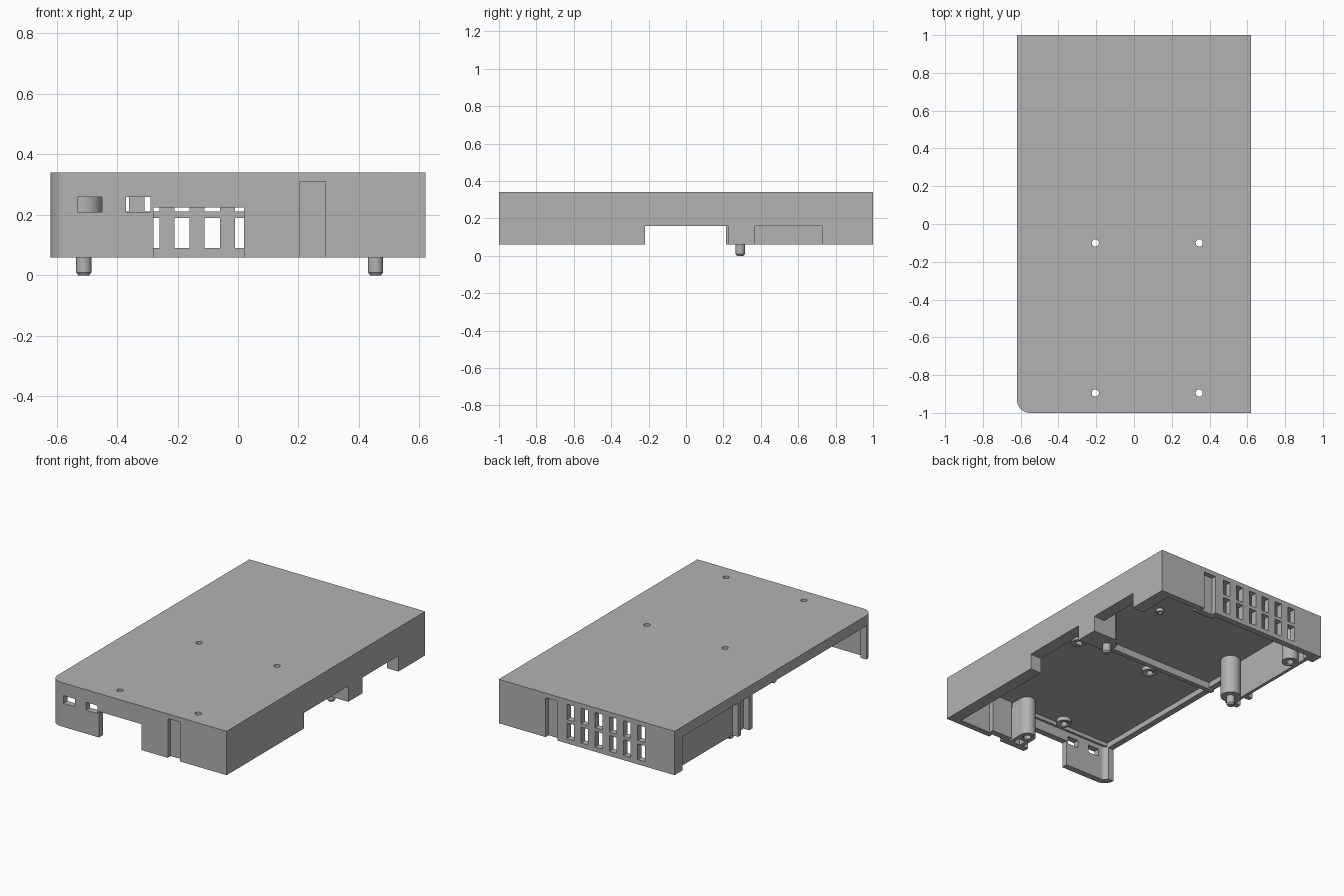
import bpy, bmesh, math

cube = bpy.data.objects.get("Cube")
if cube:
    bpy.data.objects.remove(cube, do_unlink=True)

grey = bpy.data.materials.new("plain grey")
grey.use_nodes = True
grey.diffuse_color = (0.45, 0.45, 0.45, 1)
grey.node_tree.nodes["Principled BSDF"].inputs["Base Color"].default_value = grey.diffuse_color

BOTTOM, CEILING, TOP = 0.06, 0.31, 0.34
HALF_W, HALF_L = 0.62, 1.0
WALL, THICK = 0.04, 0.08


def finish(name, bm):
    bmesh.ops.recalc_face_normals(bm, faces=bm.faces)
    mesh = bpy.data.meshes.new(name)
    bm.to_mesh(mesh)
    bm.free()
    mesh.materials.append(grey)
    obj = bpy.data.objects.new(name, mesh)
    bpy.context.collection.objects.link(obj)
    return obj


def prism(name, outline, z0, z1):
    bm = bmesh.new()
    face = bm.faces.new([bm.verts.new((x, y, z0)) for x, y in outline])
    up = bmesh.ops.extrude_face_region(bm, geom=[face])["geom"]
    verts = [v for v in up if isinstance(v, bmesh.types.BMVert)]
    bmesh.ops.translate(bm, verts=verts, vec=(0, 0, z1 - z0))
    return finish(name, bm)


def box(name, x0, x1, y0, y1, z0=BOTTOM, z1=CEILING):
    return prism(name, [(x0, y0), (x1, y0), (x1, y1), (x0, y1)], z0, z1)


def rod(name, x, y, r, z0, z1, r_low=None):
    bm = bmesh.new()
    bmesh.ops.create_cone(bm, cap_ends=True, segments=32, radius1=r_low or r, radius2=r, depth=z1 - z0)
    bmesh.ops.translate(bm, verts=bm.verts, vec=(x, y, (z0 + z1) / 2))
    return smooth(finish(name, bm))


def activate(obj):
    bpy.ops.object.select_all(action='DESELECT')
    obj.select_set(True)
    bpy.context.view_layer.objects.active = obj


def smooth(obj):
    activate(obj)
    bpy.ops.object.shade_smooth_by_angle(angle=math.radians(30))
    return obj


def cut(obj, cutters):
    activate(obj)
    for c in cutters:
        mod = obj.modifiers.new("cut", 'BOOLEAN')
        mod.operation, mod.solver, mod.object = 'DIFFERENCE', 'EXACT', c
        bpy.ops.object.modifier_apply(modifier=mod.name)
        bpy.data.objects.remove(c, do_unlink=True)
    return obj


def corner(r, steps=10):
    # arc around the rounded front corner, from the side to the front
    cx, cy = -HALF_W + 0.07, -HALF_L + 0.07
    angles = [math.pi + math.pi / 2 * i / steps for i in range(steps + 1)]
    return [(cx + r * math.cos(a), cy + r * math.sin(a)) for a in angles]


# Lid with four screw holes and their collars
lid_holes = [(x, y) for x in (-0.205, 0.345) for y in (-0.1, -0.895)]
lid = prism("lid", corner(0.07) + [(HALF_W, -HALF_L), (HALF_W, HALF_L), (-HALF_W, HALF_L)], CEILING, TOP)
smooth(cut(lid, [rod("cutter", x, y, 0.019, 0.2, 0.5) for x, y in lid_holes]))
for x, y in lid_holes:
    collar = rod("lid_collar", x, y, 0.045, 0.285, CEILING)
    cut(collar, [rod("cutter", x, y, 0.019, 0.2, 0.5)])
stub = rod("lid_stub", 0.2, 0.48, 0.025, 0.29, CEILING)
cut(stub, [rod("cutter", 0.2, 0.48, 0.012, 0.2, 0.305)])

# Front wall: rounded corner, two small ports, large opening, groove
front = prism("front_wall", corner(0.07) + [(HALF_W, -HALF_L), (HALF_W, -HALF_L + WALL)]
              + corner(0.07 - WALL)[::-1], BOTTOM, CEILING)
cut(front, [
    box("cutter", -0.53, -0.45, -1.1, -0.9, 0.21, 0.26),
    box("cutter", -0.37, -0.29, -1.1, -0.9, 0.21, 0.26),
    box("cutter", -0.28, 0.02, -1.1, -0.9, 0, 0.225),
    box("cutter", 0.205, 0.29, -1.1, -0.97, 0, 0.4)])
smooth(front)

# Back wall: two rows of vents and a groove
back = box("back_wall", -HALF_W, HALF_W, HALF_L - WALL, HALF_L)
vents = [box("cutter", 0.09 - 0.1 * i, 0.14 - 0.1 * i, 0.9, 1.1, z, z + 0.1)
         for i in range(6) for z in (0.09, 0.212)]
vents = [v for v in vents]
cut(back, vents + [box("cutter", 0.205, 0.29, 0.97, 1.1, 0, 0.4)])

# Thickening behind both grooves
for name, side in (("front", -1), ("back", 1)):
    y0, y1 = sorted((side * 0.96, side * 0.93))
    box(name + "_groove_backing", 0.175, 0.32, y0, y1)

# Left side wall with two notches, plus its peg block
left = box("left_wall", HALF_W - THICK, HALF_W, -HALF_L + WALL, HALF_L - WALL)
cut(left, [box("cutter", 0.4, 0.8, -0.22, 0.225, 0, 0.16),
           box("cutter", 0.4, 0.8, 0.37, 0.73, 0, 0.16)])
box("left_peg_block", 0.455, HALF_W - THICK, 0.225, 0.37)

# Right side: slim rim under the lid, corner post, recessed panel, end post
box("right_rim", -HALF_W, -0.58, -0.93, 0.215, 0.275, CEILING)
box("right_back_post", -HALF_W, -0.55, 0.92, HALF_L - WALL)
box("right_panel", -0.58, -0.56, 0.25, 0.92)
box("right_end_post", -HALF_W, -0.53, 0.215, 0.25)
box("right_step_post", -HALF_W, -0.58, 0.33, 0.36)
box("right_panel_rim", -HALF_W, -0.58, 0.25, 0.92, 0.275, CEILING)

# Ribs under the lid
box("cross_rib", -HALF_W, HALF_W - THICK, -0.025, 0.005, 0.265, CEILING)
box("front_rib", -0.58, HALF_W - THICK, -0.955, -0.94, 0.285, CEILING)

# Locating pegs on round columns
for x, r in ((-0.51, 0.06), (0.455, 0.06)):
    rod("peg_column", x, 0.29, r, BOTTOM, CEILING)
    rod("peg", x, 0.29, 0.025, 0.01, BOTTOM)
    rod("peg_tip", x, 0.29, 0.025, 0, 0.01, 0.018)

# Screw bosses with blind holes and webs to the nearest wall
for x, y, wx, wy in ((-0.515, 0.836, -0.56, 0.836), (0.11, -0.86, 0.11, -0.96)):
    boss = rod("screw_boss", x, y, 0.05, BOTTOM, CEILING)
    cut(boss, [rod("cutter", x, y, 0.022, 0, 0.2)])
box("front_boss_web_a", 0.06, 0.085, -0.96, -0.86)
box("front_boss_web_b", 0.135, 0.16, -0.96, -0.86)
